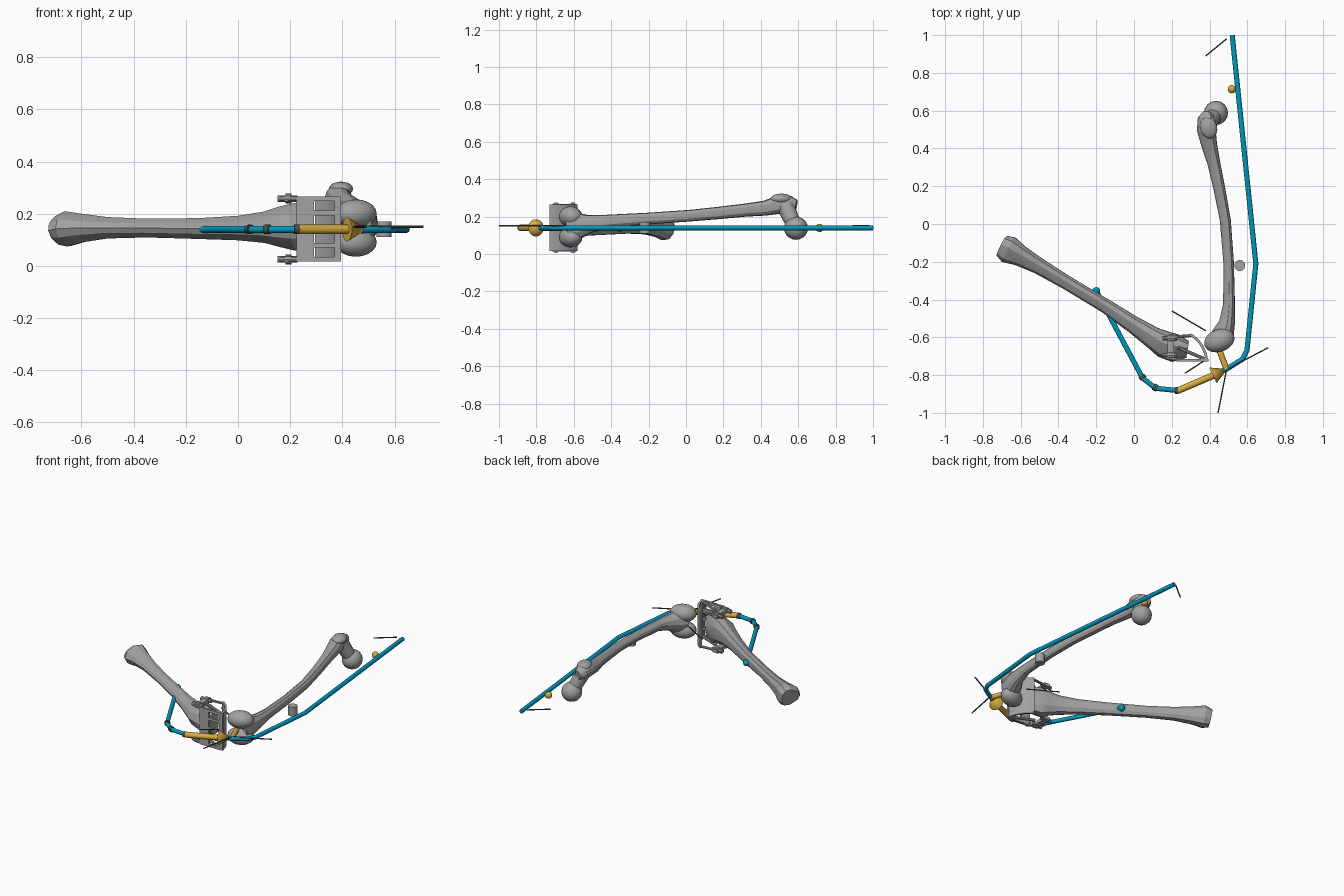
import bpy, bmesh, math
from mathutils import Vector, Matrix

cube = bpy.data.objects.get("Cube")
if cube:
    bpy.data.objects.remove(cube, do_unlink=True)


def material(name, rgb):
    m = bpy.data.materials.new(name)
    m.use_nodes = True
    m.diffuse_color = (*rgb, 1)
    m.node_tree.nodes["Principled BSDF"].inputs["Base Color"].default_value = (*rgb, 1)
    return m


GREY = material("bone grey", (0.36, 0.36, 0.36))
BLUE = material("cable blue", (0.0, 0.32, 0.52))
GOLD = material("ochre yellow", (0.68, 0.41, 0.05))
DARK = material("dark grey", (0.07, 0.07, 0.08))
CABLE_Z = 0.14


def finish(bm, name, mat, angle=35):
    bmesh.ops.recalc_face_normals(bm, faces=bm.faces)
    mesh = bpy.data.meshes.new(name)
    bm.to_mesh(mesh)
    bm.free()
    mesh.materials.append(mat)
    mesh.shade_smooth()
    mesh.set_sharp_from_angle(angle=math.radians(angle))
    obj = bpy.data.objects.new(name, mesh)
    bpy.context.collection.objects.link(obj)
    return obj


def rod(name, a, b, r, mat, tip=None, sides=16):
    """Cylinder or cone running from a to b."""
    a, b = Vector(a), Vector(b)
    bm = bmesh.new()
    place = Matrix.Translation((a + b) / 2) @ (b - a).to_track_quat("Z", "Y").to_matrix().to_4x4()
    bmesh.ops.create_cone(bm, cap_ends=True, segments=sides, radius1=r,
                          radius2=r if tip is None else tip,
                          depth=(b - a).length, matrix=place)
    return finish(bm, name, mat)


def ball(name, centre, radii, mat, turn=0):
    bm = bmesh.new()
    place = (Matrix.Translation(centre) @ Matrix.Rotation(math.radians(turn), 4, "Z")
             @ Matrix.Diagonal((*radii, 1)))
    bmesh.ops.create_uvsphere(bm, u_segments=16, v_segments=10, radius=1, matrix=place)
    return finish(bm, name, mat)


def box(name, centre, size, mat, turn=0):
    bm = bmesh.new()
    place = (Matrix.Translation(centre) @ Matrix.Rotation(math.radians(turn), 4, "Z")
             @ Matrix.Diagonal((*size, 1)))
    bmesh.ops.create_cube(bm, size=1, matrix=place)
    return finish(bm, name, mat)


def bone(name, sections, ridge=0.1, sides=12):
    """Loft of (x, y, z, half width, half height) sections."""
    bm = bmesh.new()
    centres = [Vector(s[:3]) for s in sections]
    rings = []
    for i, (c, s) in enumerate(zip(centres, sections)):
        along = centres[min(i + 1, len(centres) - 1)] - centres[max(i - 1, 0)]
        side = along.cross(Vector((0, 0, 1))).normalized()
        up = side.cross(along).normalized()
        ring = []
        for k in range(sides):
            t = math.tau * k / sides
            f = 1 + ridge * math.cos(3 * t)
            ring.append(bm.verts.new(c + side * s[3] * f * math.cos(t) + up * s[4] * f * math.sin(t)))
        rings.append(ring)
    for p, q in zip(rings, rings[1:]):
        for k in range(sides):
            n = (k + 1) % sides
            bm.faces.new((p[k], p[n], q[n], q[k]))
    bm.faces.new(rings[0])
    bm.faces.new(rings[-1])
    return finish(bm, name, GREY, 25)


# Thigh bone: shaft, hip ball, neck, knee condyles
bone("thigh_shaft", [
    (.39, .59, .26, .025, .03), (.385, .56, .265, .045, .045),
    (.385, .5, .265, .05, .05), (.40, .42, .245, .042, .04),
    (.425, .32, .235, .034, .035), (.455, .18, .22, .031, .033),
    (.485, .02, .205, .029, .031), (.502, -.2, .19, .028, .031),
    (.505, -.42, .175, .031, .035), (.495, -.52, .16, .042, .05),
    (.475, -.58, .15, .058, .075), (.46, -.62, .145, .06, .08)], ridge=.05)
ball("trochanter_crest", (.395, .51, .295), (.045, .06, .028), GREY, 15)
ball("hip_ball", (.434, .588, .138), (.064, .064, .062), GREY)
rod("hip_neck", (.39, .53, .26), (.43, .58, .15), .048, GREY, .04, 12)
for side, z in (("inner", .09), ("outer", .2)):
    ball(f"{side}_condyle", (.452, -.617, z), (.083, .06, .055), GREY, 20)

# Shin bone
bone("shin", [
    (-.695, -.11, .135, .06, .055), (-.66, -.13, .142, .074, .068),
    (-.6, -.163, .145, .056, .055), (-.5, -.22, .146, .043, .041),
    (-.35, -.31, .145, .037, .036), (-.15, -.43, .143, .038, .04),
    (0, -.53, .145, .046, .047), (.1, -.595, .148, .058, .06),
    (.16, -.63, .15, .072, .078), (.22, -.65, .15, .075, .092),
    (.285, -.66, .15, .045, .08)])

# Knee bracket: windowed front plate, open curved wall, struts
FRONT_Y, LOW, HIGH = -.722, .017, .265
MID = (LOW + HIGH) / 2
for x0, x1 in ((.225, .292), (.37, .395)):
    box("bracket_upright", ((x0 + x1) / 2, FRONT_Y, MID), (x1 - x0, .014, HIGH - LOW), GREY)
pitch = (HIGH - LOW) / 4
for i in range(5):
    z = min(max(LOW + i * pitch, LOW + .008), HIGH - .008)
    box("bracket_crossbar", (.33, FRONT_Y, z), (.09, .014, .018), GREY)


def curved_wall(name, z0, z1, r0=.174, r1=.188):
    bm = bmesh.new()
    cols = []
    for i in range(11):
        t = math.radians(5 + 5.4 * i)
        cols.append([bm.verts.new((.205 + r * math.cos(t), -.74 + r * math.sin(t), z))
                     for r, z in ((r0, z0), (r1, z0), (r1, z1), (r0, z1))])
    for p, q in zip(cols, cols[1:]):
        for k in range(4):
            n = (k + 1) % 4
            bm.faces.new((p[k], p[n], q[n], q[k]))
    bm.faces.new(cols[0])
    bm.faces.new(cols[-1])
    return finish(bm, name, GREY)


curved_wall("bracket_curved_wall", LOW, HIGH)
for level, z, out in (("lower", LOW + .008, -1), ("upper", HIGH - .008, 1)):
    # Spokes and strap of each bracket end
    rod(f"{level}_spoke", (.235, -.655, z), (.375, -.715, z), .009, GREY, sides=8)
    rod(f"{level}_back_spoke", (.18, -.6, z), (.31, -.59, z), .008, GREY, sides=8)
    rod(f"{level}_edge", (.16, -.705, z), (.24, -.72, z), .009, GREY, sides=8)
    box(f"{level}_strap", (.195, -.65, z), (.035, .13, .022), GREY)
    for y in (-.695, -.605):
        rod(f"{level}_bolt", (.152, y, z), (.228, y, z), .013, GREY, sides=10)
        rod(f"{level}_bolt_flange", (.182, y, z + out * .001), (.206, y, z + out * .001), .019, GREY, sides=10)

# Cable runs with a ball in each bend
def cable(name, path):
    pts = [(x, y, CABLE_Z) for x, y in path]
    for a, b in zip(pts, pts[1:]):
        rod(name, a, b, .0135, BLUE)
    for p in pts[1:-1]:
        ball(f"{name}_bend", p, (.0135,) * 3, BLUE)


cable("thigh_cable", [(.52, 1), (.645, -.21), (.598, -.67), (.575, -.715), (.49, -.768), (.4, -.81)])
cable("shin_cable", [(.235, -.882), (.115, -.87), (.045, -.815), (-.2, -.355)])
ball("cable_anchor", (-.2, -.355, CABLE_Z), (.021,) * 3, BLUE)

# Dark collars at the cable bends
for a, b in (((.235, -.88), (.215, -.883)), ((.123, -.871), (.103, -.861)), ((.051, -.82), (.039, -.803))):
    rod("cable_collar", (*a, CABLE_Z), (*b, CABLE_Z), .018, DARK)

# Yellow actuator with arrow tip, link and pivots
rod("actuator", (.23, -.883, CABLE_Z), (.425, -.8, CABLE_Z), .018, GOLD)
rod("arrow_tip", (.418, -.802, CABLE_Z), (.495, -.767, CABLE_Z), .046, GOLD, 0, 24)
rod("knee_link", (.49, -.77, CABLE_Z), (.445, -.65, CABLE_Z), .016, GOLD)
ball("knee_pivot", (.5, -.55, CABLE_Z), (.022,) * 3, GOLD)
ball("hip_pivot", (.518, .714, CABLE_Z), (.022,) * 3, GOLD)

# Guide peg beside the thigh
rod("guide_peg", (.56, -.22, .11), (.56, -.22, .17), .029, GREY, sides=20)

# Thin reference rods
for a, b in (((.38, .89), (.49, .98)), ((.2, -.46), (.38, -.565)), ((.27, -.79), (.385, -.715)),
             ((.49, -.77), (.71, -.655)), ((.49, -.77), (.445, -1))):
    rod("reference_rod", (*a, .15), (*b, .15), .004, DARK, sides=6)
